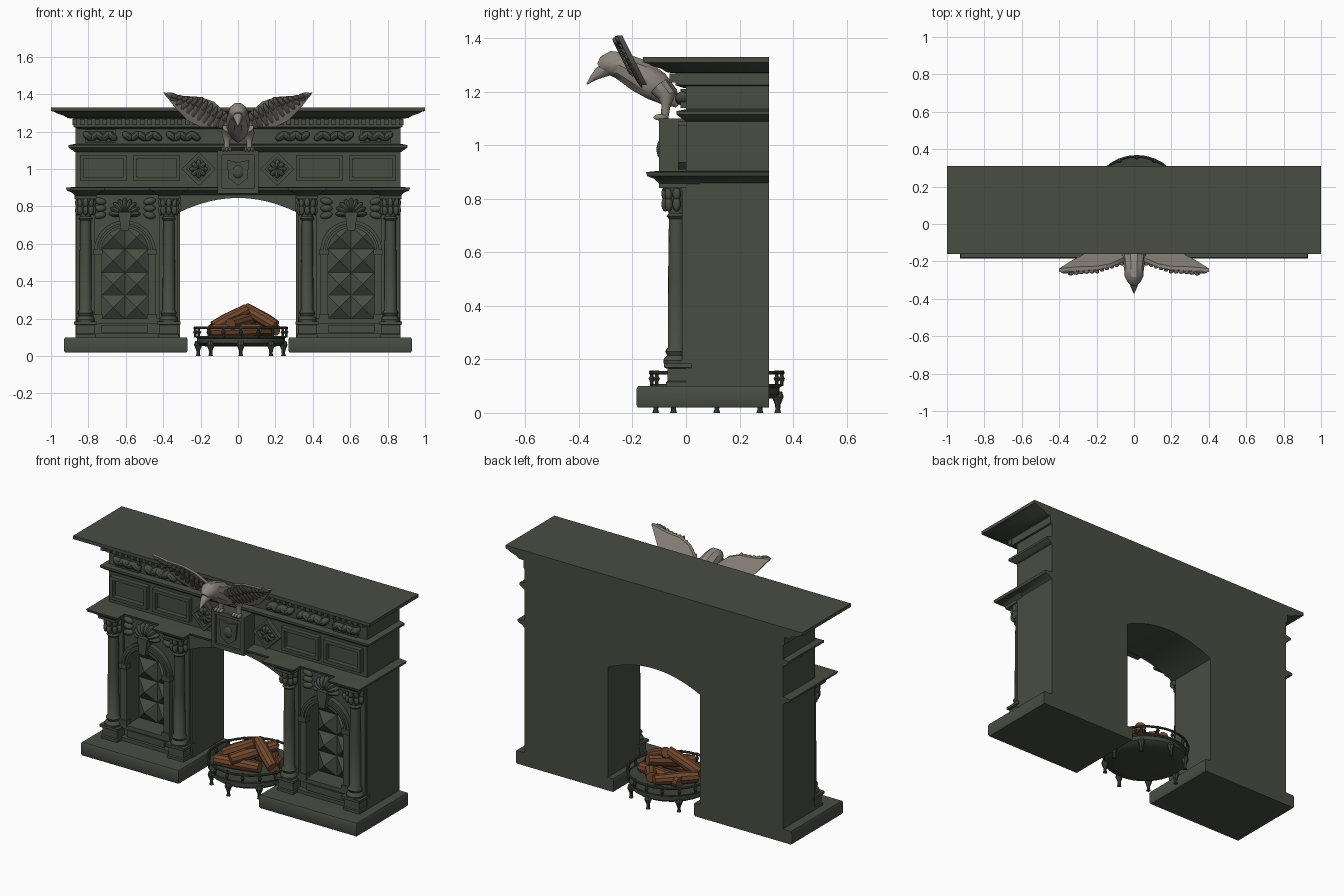
import bpy, bmesh, math
from mathutils import Matrix, Vector

cube = bpy.data.objects.get("Cube")
if cube:
    bpy.data.objects.remove(cube)
parts = []
BACK = 0.31


def material(name, rgb):
    m = bpy.data.materials.new(name)
    m.use_nodes = True
    m.diffuse_color = (*rgb, 1)
    m.node_tree.nodes["Principled BSDF"].inputs["Base Color"].default_value = (*rgb, 1)
    return m


stone = material("green grey stone", (0.065, 0.075, 0.055))
iron = material("dark iron", (0.05, 0.058, 0.044))
plumage = material("pale plumage", (0.27, 0.24, 0.21))
feather = material("shaded feather", (0.13, 0.12, 0.10))
bark = material("brown bark", (0.17, 0.065, 0.027))


def add(name, mesh, mat, mirror=False):
    ob = bpy.data.objects.new(name, mesh)
    bpy.context.collection.objects.link(ob)
    mesh.materials.clear()
    mesh.materials.append(mat)
    if mirror:
        ob.modifiers.new("mirror", 'MIRROR')
    parts.append(ob)
    return ob


def finish(name, bm, mat, mirror=False):
    bmesh.ops.recalc_face_normals(bm, faces=bm.faces)
    mesh = bpy.data.meshes.new(name)
    bm.to_mesh(mesh)
    bm.free()
    return add(name, mesh, mat, mirror)


def skin(bm, rings):
    rows = [[bm.verts.new(p) for p in r] for r in rings]
    n = len(rows[0])
    for a, b in zip(rows, rows[1:]):
        for i in range(n):
            bm.faces.new((a[i], a[(i + 1) % n], b[(i + 1) % n], b[i]))
    bm.faces.new(rows[0][::-1])
    bm.faces.new(rows[-1])


def moulding(name, spans, y0, profile, mirror=False, y1=BACK):
    """Rectangular stack; profile holds (overhang, height)."""
    bm = bmesh.new()
    for x0, x1 in spans:
        skin(bm, [[(x0 - o, y0 - o, z), (x1 + o, y0 - o, z), (x1 + o, y1, z), (x0 - o, y1, z)]
                  for o, z in profile])
    return finish(name, bm, stone, mirror)


def lathe(name, centres, profile, mat=stone, sides=16, mirror=False):
    bm = bmesh.new()
    turns = [math.tau * i / sides for i in range(sides)]
    for cx, cy in centres:
        skin(bm, [[(cx + r * math.cos(a), cy + r * math.sin(a), z) for a in turns]
                  for r, z in profile])
    return finish(name, bm, mat, mirror)


def boxes(name, items, mat=stone, mirror=True):
    bm = bmesh.new()
    for x0, x1, y0, y1, z0, z1 in items:
        skin(bm, [[(x0, y0, z), (x1, y0, z), (x1, y1, z), (x0, y1, z)] for z in (z0, z1)])
    return finish(name, bm, mat, mirror)


def blobs(name, mats, mat=stone, mirror=True):
    bm = bmesh.new()
    for m in mats:
        bmesh.ops.create_uvsphere(bm, u_segments=10, v_segments=7, radius=1, matrix=m)
    return finish(name, bm, mat, mirror)


def petal(a, b, y, w, t):
    """Flat ellipsoid lying between two (x, z) points."""
    dx, dz = b[0] - a[0], b[1] - a[1]
    return (Matrix.Translation(((a[0] + b[0]) / 2, y, (a[1] + b[1]) / 2))
            @ Matrix.Rotation(math.atan2(dx, dz), 4, 'Y')
            @ Matrix.Diagonal((w, t, math.hypot(dx, dz) / 2, 1)))


def from_curve(name, cu, matrix, mat, mirror):
    tmp = bpy.data.objects.new(name + " path", cu)
    bpy.context.collection.objects.link(tmp)
    deps = bpy.context.evaluated_depsgraph_get()
    mesh = bpy.data.meshes.new_from_object(tmp.evaluated_get(deps))
    bpy.data.objects.remove(tmp)
    mesh.transform(matrix)
    return add(name, mesh, mat, mirror)


def plate(name, outlines, y0, y1, mat=stone, mirror=False, matrix=Matrix()):
    """Upright slab from (x, z) outlines; inner outlines become holes."""
    cu = bpy.data.curves.new(name, 'CURVE')
    cu.dimensions, cu.fill_mode, cu.extrude = '2D', 'BOTH', (y1 - y0) / 2
    for pts in outlines:
        sp = cu.splines.new('POLY')
        sp.points.add(len(pts) - 1)
        sp.use_cyclic_u = True
        for p, (x, z) in zip(sp.points, pts):
            p.co = (x, z, 0, 1)
    turn = Matrix.Translation((0, (y0 + y1) / 2, 0)) @ Matrix.Rotation(math.pi / 2, 4, 'X')
    return from_curve(name, cu, matrix @ turn, mat, mirror)


def tube(name, pts, mat, mirror=False):
    """Round limb through (x, y, z, radius) points."""
    cu = bpy.data.curves.new(name, 'CURVE')
    cu.dimensions, cu.bevel_depth, cu.bevel_resolution, cu.use_fill_caps = '3D', 1, 3, True
    sp = cu.splines.new('POLY')
    sp.points.add(len(pts) - 1)
    for p, (x, y, z, r) in zip(sp.points, pts):
        p.co, p.radius = (x, y, z, 1), r
    return from_curve(name, cu, Matrix(), mat, mirror)


def rect(x0, x1, z0, z1):
    return [(x0, z0), (x1, z0), (x1, z1), (x0, z1)]


def arc(cx, cz, r, n=16):
    return [(cx + r * math.cos(math.pi * i / n), cz + r * math.sin(math.pi * i / n)) for i in range(n + 1)]


# Main wall with the arched opening and two niches
NX, SPRING = 0.605, 0.56
arch = [(-0.31 + 0.62 * i / 16, 0.77 + 0.075 * (1 - (i / 8 - 1) ** 2)) for i in range(17)]
wall = [(-0.87, 0.09), (-0.31, 0.09)] + arch + [(0.31, 0.09), (0.87, 0.09), (0.87, 1.29), (-0.87, 1.29)]
niches = [[(s * NX - 0.125, 0.2), (s * NX + 0.125, 0.2)] + arc(s * NX, SPRING, 0.125) for s in (-1, 1)]
plate("wall_front", [wall] + niches, 0, 0.09)
plate("wall_back", [wall], 0.09, BACK)
plate("arch_band", [arch + [(0.31, 0.89), (-0.31, 0.89)]], -0.03, 0)

# Plinths, ledges and the shelf
moulding("plinth", [(0.275, 0.925)], -0.18, [(0, 0.02), (0.005, 0.03), (0.005, 0.09), (0, 0.1)], True)
moulding("lower_ledge", [(-0.87, 0.87)], -0.03, [(0, 0.86), (0.02, 0.875), (0.045, 0.885), (0.05, 0.9), (0, 0.905)])
COLS = (0.37, 0.815)
moulding("ledge_break", [(c - 0.055, c + 0.055) for c in COLS], -0.1,
         [(0, 0.855), (0.02, 0.875), (0.045, 0.885), (0.05, 0.9), (0, 0.905)], True, 0.05)
moulding("middle_ledge", [(-0.87, 0.87)], 0, [(0, 1.09), (0.015, 1.1), (0.035, 1.115), (0.035, 1.128), (0, 1.135)])
moulding("shelf", [(-0.87, 0.87)], -0.03, [
    (-0.02, 1.215), (0.01, 1.225), (0.01, 1.27), (0.04, 1.272), (0.06, 1.285), (0.1, 1.298),
    (0.11, 1.305), (0.13, 1.31), (0.13, 1.33)])
boxes("dentils", [(0.02 + 0.04 * i, 0.044 + 0.04 * i, -0.062, -0.03, 1.235, 1.268) for i in range(22)])

# Frieze panels, diamonds and keystone
for x0, x1 in ((0.31, 0.56), (0.595, 0.845)):
    plate("frieze_panel", [rect(x0, x1, 0.935, 1.075), rect(x0 + 0.02, x1 - 0.02, 0.955, 1.055)], -0.03, 0, mirror=True)
diamond = [[(0.21 + r * math.sin(a * math.pi / 2), 1.0 + r * math.cos(a * math.pi / 2)) for a in range(4)]
           for r in (0.09, 0.065)]
plate("diamond_frame", diamond, -0.03, 0, mirror=True)
blobs("diamond_flower", [petal((0.21, 1), (0.21 + 0.05 * math.sin(a), 1 + 0.05 * math.cos(a)), -0.01, 0.016, 0.02)
                         for a in [math.tau * k / 8 for k in range(8)]])
boxes("keystone", [(-0.11, 0.11, -0.085, 0, 0.87, 1.1)], mirror=False)
plate("keystone_frame", [rect(-0.11, 0.11, 0.87, 1.1), rect(-0.085, 0.085, 0.895, 1.075)], -0.1, -0.08)
plate("shield", [[(0, 0.91), (0.05, 0.95), (0.06, 1.05), (0, 1.035), (-0.06, 1.05), (-0.05, 0.95)]], -0.097, -0.08)
blobs("shield_boss", [petal((0, 0.95), (0, 1.02), -0.095, 0.03, 0.015)], mirror=False)

# Carved leaf scrolls along the upper frieze
scrolls = []
for cx, w in ((0.29, 0.08), (0.51, 0.1), (0.735, 0.08)):
    for k in range(-2, 3):
        x, tilt = cx + k * w / 2.6, 0.02 * (-1) ** k
        scrolls.append(petal((x - 0.025, 1.175 - tilt), (x + 0.03, 1.175 + tilt), -0.012, 0.022, 0.03))
blobs("leaf_scrolls", scrolls)
plate("scroll_frames", [rect(0.655, 0.815, 1.14, 1.21), rect(0.665, 0.805, 1.15, 1.2)], -0.02, 0, mirror=True)

# Pedestals, columns and capitals
moulding("pedestals", [(c - 0.05, c + 0.05) for c in COLS], -0.07,
         [(0.005, 0.1), (0.005, 0.115), (0, 0.12), (0, 0.165), (0.012, 0.17), (0.012, 0.185)], True, 0.02)
boxes("column_backings", [(c - 0.05, c + 0.05, -0.015, 0.02, 0.18, 0.87) for c in COLS])
lathe("columns", [(c, -0.035) for c in COLS], [
    (0.048, 0.183), (0.05, 0.195), (0.045, 0.205), (0.035, 0.215), (0.043, 0.23), (0.033, 0.245), (0.032, 0.5),
    (0.029, 0.725), (0.038, 0.735), (0.03, 0.745), (0.032, 0.79), (0.05, 0.835), (0.055, 0.845)], mirror=True)
boxes("abacus", [(c - 0.058, c + 0.058, -0.1, 0, 0.84, 0.862) for c in COLS])
blobs("capital_leaves", [Matrix.Translation((c + 0.042 * math.cos(a), -0.035 + 0.042 * math.sin(a), z))
                         @ Matrix.Diagonal((0.015, 0.015, 0.028, 1))
                         for c in COLS for z in (0.78, 0.82) for a in [-math.pi * k / 4 for k in range(5)]])

# Niche surrounds, studs and ornaments
plate("niche_arch", [arc(NX, SPRING, 0.165) + arc(NX, SPRING, 0.125)[::-1]], -0.03, 0, mirror=True)
plate("niche_arch_bead", [arc(NX, SPRING, 0.15) + arc(NX, SPRING, 0.137)[::-1]], -0.042, 0, mirror=True)
jambs = []
for x in (NX - 0.145, NX + 0.145):
    for hw, d, z0, z1 in ((0.02, 0.03, 0.2, 0.55), (0.026, 0.042, 0.54, 0.57), (0.026, 0.04, 0.19, 0.225)):
        jambs.append((x - hw, x + hw, -d, 0, z0, z1))
boxes("niche_jambs", jambs)
bm = bmesh.new()
for col in (-1, 1):
    for row in range(4):
        bmesh.ops.create_cone(bm, segments=4, radius1=0.088, radius2=0, depth=0.04, matrix=Matrix.Translation(
            (NX + col * 0.0625, 0.07, 0.26 + row * 0.125)) @ Matrix.Rotation(math.pi / 2, 4, 'X')
            @ Matrix.Rotation(math.pi / 4, 4, 'Z'))
finish("niche_studs", bm, stone, True)
blobs("fan_leaves", [petal((NX, 0.76), (NX + 0.085 * math.sin(a), 0.76 + 0.085 * math.cos(a)), -0.01, 0.017, 0.035)
                     for a in [math.pi * k / 8 for k in range(-4, 5)]])
blobs("corner_leaves", [petal((NX + s * 0.1, 0.82 - k * 0.03), (NX + s * 0.165, 0.835 - k * 0.045), 0, 0.02, 0.02)
                        for s in (-1, 1) for k in range(3)])
plate("niche_keystone", [[(NX - 0.02, 0.67), (NX + 0.02, 0.67), (NX + 0.035, 0.77), (NX - 0.035, 0.77)]], -0.06, 0, mirror=True)
boxes("base_rail", [(0.32, 0.86, -0.035, 0, 0.175, 0.2), (0.32, 0.86, -0.035, 0, 0.1, 0.12)])
boxes("base_panel", [(0.48, 0.73, -0.025, 0, 0.125, 0.165)])

# Bird: body, head, beak and legs
tube("bird_body", [(0, -0.03, 1.15, 0.012), (0, -0.06, 1.18, 0.04), (0, -0.11, 1.22, 0.06), (0, -0.17, 1.26, 0.066),
                   (0, -0.22, 1.285, 0.056), (0, -0.25, 1.3, 0.052), (0, -0.28, 1.305, 0.05), (0, -0.305, 1.298, 0.038),
                   (0, -0.32, 1.288, 0.022)], plumage)
tube("beak", [(0, -0.29, 1.29, 0.032), (0, -0.325, 1.27, 0.022), (0, -0.35, 1.25, 0.012), (0, -0.37, 1.228, 0.002)], plumage)
tube("legs", [(0.045, -0.1, 1.22, 0.04), (0.055, -0.07, 1.185, 0.035), (0.06, -0.075, 1.15, 0.017),
              (0.06, -0.08, 1.1, 0.014)], plumage, True)
blobs("talons", [Matrix.Translation((0.06 + k * 0.018, -0.098, 1.105)) @ Matrix.Diagonal((0.009, 0.024, 0.012, 1))
                 for k in (-1, 0, 1)], plumage)

# Wings: a leaning blade with two rows of feathers on its front
lean = Matrix(((1, 0, 0, 0), (0, 1, -0.5, -0.155 + 0.5 * 1.22), (0, 0, 1, 0), (0, 0, 0, 1)))
plate("wing", [[(0.02, 1.24), (0.1, 1.225), (0.2, 1.225), (0.27, 1.26), (0.33, 1.32), (0.4, 1.41), (0.3, 1.392),
                (0.2, 1.385), (0.13, 1.36), (0.05, 1.29)]], -0.008, 0.012, plumage, True, lean)
quills = []
for i in range(11):
    t = i / 10
    top = (0.06 + 0.26 * t, 1.3 + 0.085 * min(1, 2 * t))
    tip = (0.1 + 0.29 * t, 1.215 + 0.185 * t ** 1.6)
    mid = ((top[0] + tip[0]) / 2, (top[1] + tip[1]) / 2)
    quills += [lean @ petal(top, tip, -0.012, 0.017, 0.009), lean @ petal(top, mid, -0.022, 0.014, 0.012)]
blobs("wing_feathers", quills, feather)

# Fire basket
CX, CY = 0.015, 0.115
lathe("basket_tray", [(CX, CY)], [(0.17, 0.05), (0.215, 0.055), (0.235, 0.07), (0.235, 0.095), (0.245, 0.1),
                                 (0.245, 0.108), (0.2, 0.105)], iron, 32)
around = [(math.cos(math.tau * k / 32), math.sin(math.tau * k / 32)) for k in range(33)]
tube("basket_rail", [(CX + 0.247 * c, CY + 0.247 * s, 0.15, 0.007) for c, s in around], iron)
lathe("basket_posts", [(CX + 0.243 * c, CY + 0.243 * s) for c, s in around[:32:2]],
      [(0.006, 0.1), (0.006, 0.115), (0.012, 0.128), (0.006, 0.138), (0.008, 0.158)], iron, 8)
lathe("basket_feet", [(CX + 0.228 * c, CY + 0.228 * s) for c, s in around[:32:4]],
      [(0.013, 0), (0.009, 0.012), (0.01, 0.03), (0.022, 0.06), (0.016, 0.08)], iron, 8)

# Stacked logs
for a, b in (((-0.15, 0.0, 0.135), (0.12, 0.04, 0.14)), ((-0.1, 0.2, 0.135), (0.19, 0.16, 0.14)),
             ((-0.14, 0.09, 0.14), (0.02, 0.28, 0.15)), ((0.2, 0.06, 0.14), (0.05, 0.26, 0.15)),
             ((-0.13, 0.06, 0.155), (0.05, 0.1, 0.25)), ((0.2, 0.05, 0.16), (0.04, 0.13, 0.255)),
             ((-0.04, -0.02, 0.17), (0.12, 0.2, 0.215))):
    a, b = Vector(a), Vector(b)
    tube("log", [(*a.lerp(b, t), r) for t, r in ((0, 0.033), (0.35, 0.037), (0.7, 0.034), (1, 0.031))], bark)

# Smooth shading with crisp edges
bpy.ops.object.select_all(action='DESELECT')
for ob in parts:
    ob.select_set(True)
bpy.context.view_layer.objects.active = parts[0]
bpy.ops.object.shade_smooth_by_angle(angle=math.radians(35))
